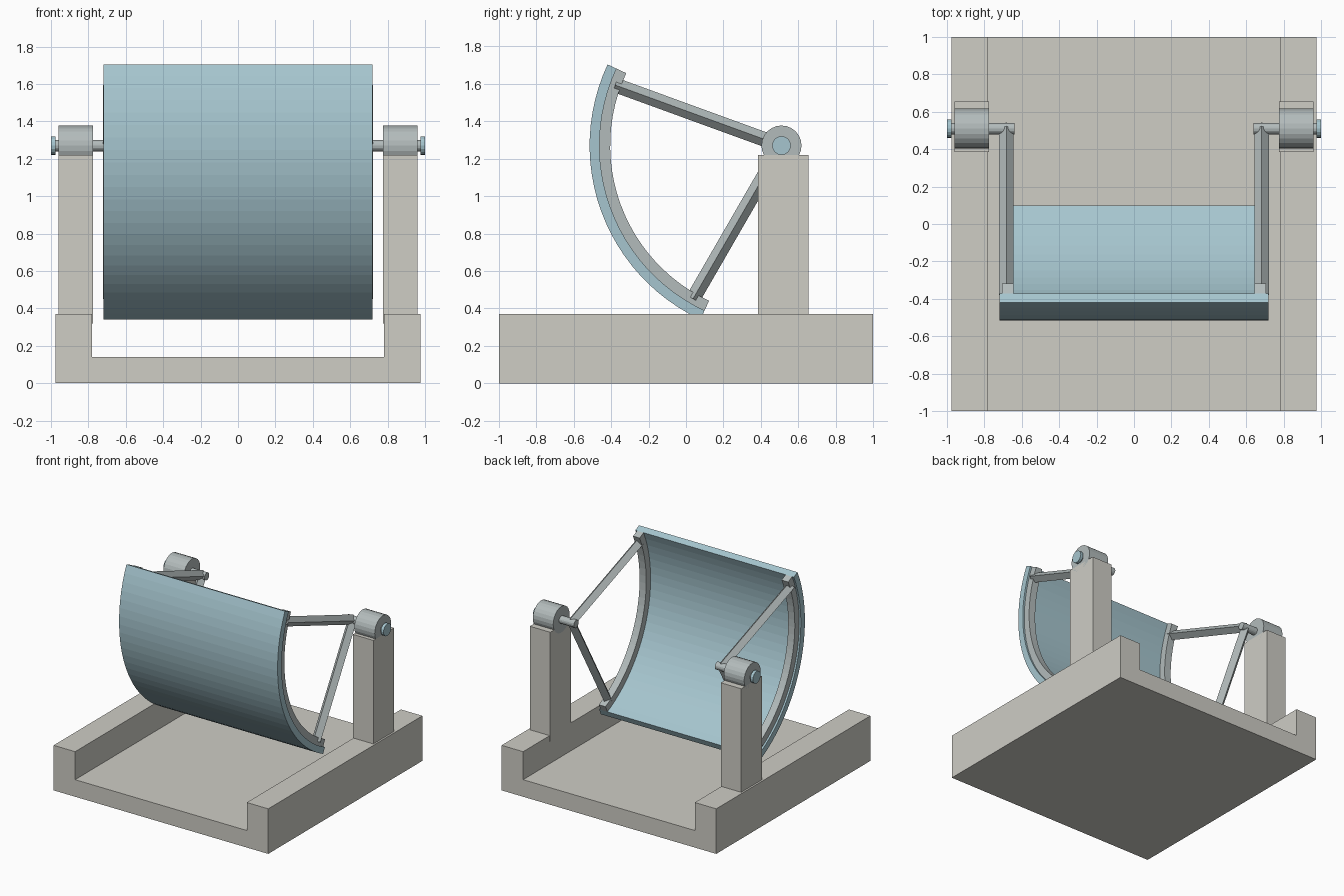
import bpy, bmesh
from math import radians, cos, sin, pi
from mathutils import Vector, Matrix

if "Cube" in bpy.data.objects:
    bpy.data.objects.remove(bpy.data.objects["Cube"])

PY, PZ = 0.51, 1.27          # pivot axis of the gate
A0, A1 = 25, -65             # arc limits in degrees above the upstream horizontal


def material(name, rgb):
    m = bpy.data.materials.new(name)
    m.diffuse_color = (*rgb, 1)
    m.use_nodes = True
    m.node_tree.nodes["Principled BSDF"].inputs["Base Color"].default_value = m.diffuse_color
    return m


concrete = material("concrete", (0.62, 0.61, 0.56))
steel = material("steel", (0.45, 0.50, 0.50))
blue = material("blue_paint", (0.38, 0.56, 0.62))


def finish(name, bm, mat):
    bmesh.ops.recalc_face_normals(bm, faces=bm.faces[:])
    me = bpy.data.meshes.new(name)
    bm.to_mesh(me)
    bm.free()
    me.materials.append(mat)
    ob = bpy.data.objects.new(name, me)
    bpy.context.collection.objects.link(ob)
    return ob


def box(name, lo, hi, mat):
    bm = bmesh.new()
    bmesh.ops.create_cube(bm, size=1)
    lo, hi = Vector(lo), Vector(hi)
    for v in bm.verts:
        v.co = (lo + hi) / 2 + v.co * (hi - lo)
    return finish(name, bm, mat)


def rod(name, a, b, r, sides, mat, turn=0):
    a, b = Vector(a), Vector(b)
    d = b - a
    rot = d.to_track_quat('Z', 'X').to_matrix().to_4x4()
    m = Matrix.Translation((a + b) / 2) @ rot @ Matrix.Rotation(turn, 4, 'Z')
    bm = bmesh.new()
    bmesh.ops.create_cone(bm, cap_ends=True, segments=sides, radius1=r,
                          radius2=r, depth=d.length, matrix=m)
    return finish(name, bm, mat)


def extrude_x(name, profile, x0, x1, mat, plane):
    """Close a profile and sweep it along one axis."""
    bm = bmesh.new()
    f = bm.faces.new([bm.verts.new(plane(p, x0)) for p in profile])
    r = bmesh.ops.extrude_face_region(bm, geom=[f])
    off = plane(profile[0], x1) - plane(profile[0], x0)
    bmesh.ops.translate(bm, vec=off, verts=[v for v in r["geom"] if isinstance(v, bmesh.types.BMVert)])
    return finish(name, bm, mat)


def polar(r, deg):
    t = radians(deg)
    return (PY - r * cos(t), PZ + r * sin(t))


def arc_band(name, r_in, r_out, x0, x1, mat, n=24):
    """Curved band about the pivot, built ring by ring."""
    bm = bmesh.new()
    rings = []
    for i in range(n + 1):
        d = A0 + (A1 - A0) * i / n
        rings.append([bm.verts.new((x, *polar(r, d)))
                      for x, r in ((x0, r_in), (x1, r_in), (x1, r_out), (x0, r_out))])
    for p, q in zip(rings, rings[1:]):
        for k in range(4):
            bm.faces.new((p[k], p[(k + 1) % 4], q[(k + 1) % 4], q[k]))
    bm.faces.new(rings[0])
    bm.faces.new(rings[-1])
    return finish(name, bm, mat)


# Channel-shaped concrete base
W, I = 0.975, 0.78
extrude_x("base_channel",
          [(-W, 0), (W, 0), (W, 0.37), (I, 0.37), (I, 0.14), (-I, 0.14), (-I, 0.37), (-W, 0.37)],
          -1, 1, concrete, lambda p, y: Vector((p[0], y, p[1])))

# Curved gate skin
arc_band("gate_skin", 0.972, 1.025, -0.72, 0.72, blue)

for s, side in ((-1, "left"), (1, "right")):
    # Pier and bearing
    box(f"{side}_pier", (min(s * .775, s * .96), 0.385, 0.32),
        (max(s * .775, s * .96), 0.655, 1.22), concrete)
    rod(f"{side}_bearing", (s * .775, PY, PZ), (s * .96, PY, PZ), 0.107, 24, steel)
    # Pivot pin with painted end cap
    rod(f"{side}_pin", (s * .64, PY, PZ), (s * .98, PY, PZ), 0.031, 16, steel)
    rod(f"{side}_pin_cap", (s * .976, PY, PZ), (s * 1.0, PY, PZ), 0.05, 16, blue)
    # Rib behind the skin and two diamond-section arms
    arc_band(f"{side}_rib", 0.915, 0.974, s * .645, s * .705, steel)
    for ang, pos in ((20, "upper"), (-60, "lower")):
        rod(f"{side}_{pos}_arm", (s * .683, PY, PZ), (s * .683, *polar(0.945, ang)),
            0.039, 4, steel)
